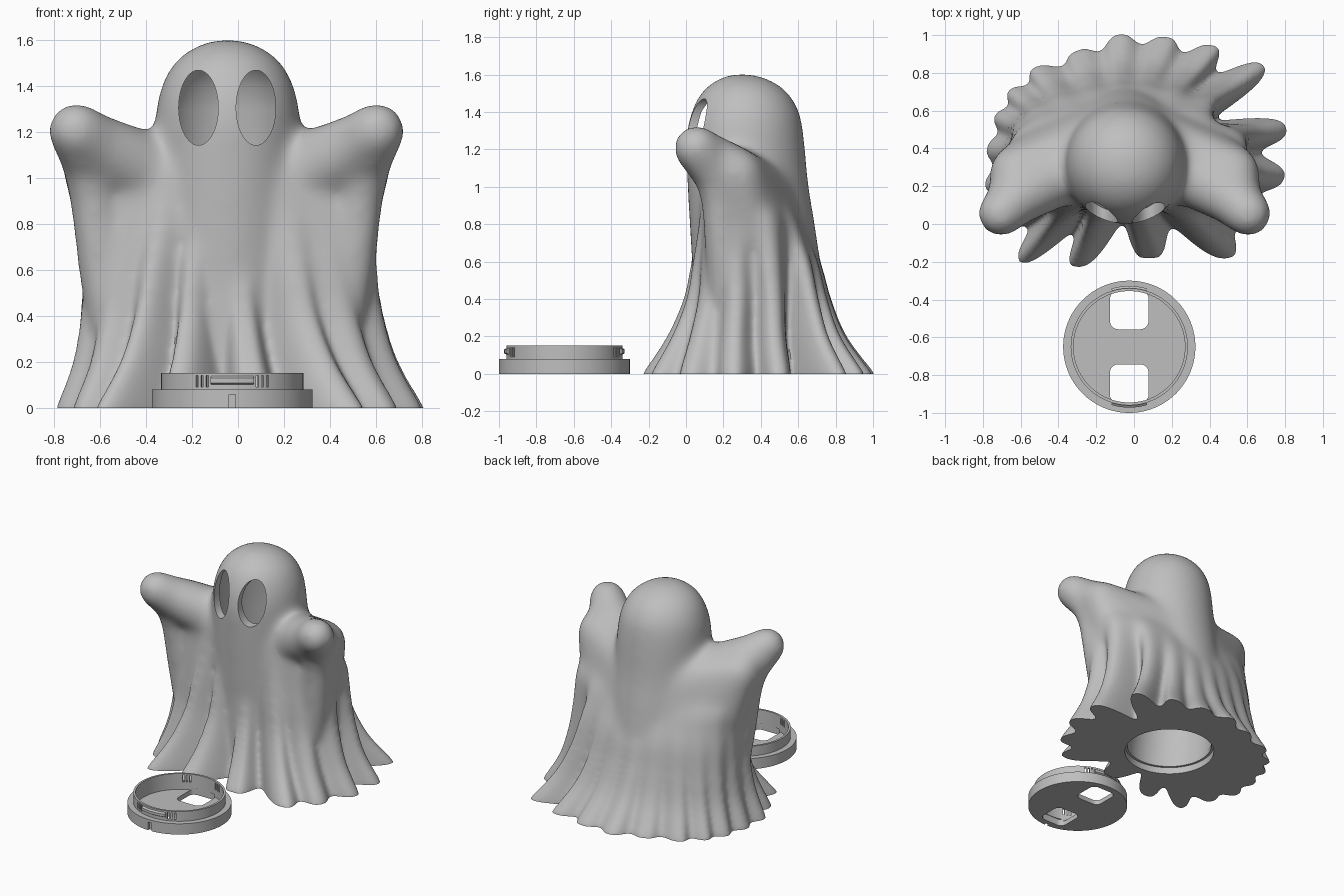
import bpy, bmesh, math
from mathutils import Vector, Matrix

if "Cube" in bpy.data.objects:
    bpy.data.objects.remove(bpy.data.objects["Cube"])

grey = bpy.data.materials.new("light grey")
grey.use_nodes = True
grey.diffuse_color = (0.52, 0.52, 0.52, 1)
grey.node_tree.nodes["Principled BSDF"].inputs["Base Color"].default_value = (0.52, 0.52, 0.52, 1)

MID = -0.05                       # symmetry line of head and arms
HOLE = Vector((-0.025, 0.36, 0))  # centre of the opening in the floor
LID = Vector((-0.025, -0.65, 0))  # centre of the separate lid


def make_object(name, bm):
    bmesh.ops.recalc_face_normals(bm, faces=bm.faces[:])
    mesh = bpy.data.meshes.new(name)
    bm.to_mesh(mesh)
    bm.free()
    mesh.materials.append(grey)
    obj = bpy.data.objects.new(name, mesh)
    bpy.context.scene.collection.objects.link(obj)
    return obj


def bake(obj):
    """Replace the mesh by its result after modifiers."""
    bpy.context.view_layer.update()
    graph = bpy.context.evaluated_depsgraph_get()
    mesh = bpy.data.meshes.new_from_object(obj.evaluated_get(graph))
    obj.modifiers.clear()
    obj.data = mesh


def cut(obj, bm):
    cutter = make_object("cutter", bm)
    cutter.hide_render = True
    mod = obj.modifiers.new("cut", "BOOLEAN")
    mod.operation, mod.solver, mod.object = "DIFFERENCE", "EXACT", cutter
    bake(obj)
    bpy.data.objects.remove(cutter)


def loft(rings, bm=None):
    """Skin a stack of equal point rings and cap both ends."""
    bm = bm or bmesh.new()
    rows = [[bm.verts.new(p) for p in ring] for ring in rings]
    n = len(rows[0])
    for a, b in zip(rows, rows[1:]):
        for i in range(n):
            j = (i + 1) % n
            bm.faces.new((a[i], a[j], b[j], b[i]))
    bm.faces.new(rows[0][::-1])
    bm.faces.new(rows[-1])
    return bm


def circle(x, y, z, r, n=96):
    return [(x + r * math.cos(math.tau * i / n), y + r * math.sin(math.tau * i / n), z)
            for i in range(n)]


def box(size, matrix):
    bm = bmesh.new()
    bmesh.ops.create_cube(bm, size=1, matrix=matrix @ Matrix.Diagonal((*size, 1)))
    return bm


def interp(table, t):
    """Smooth interpolation of rows (key, values...)."""
    t = min(max(t, table[0][0]), table[-1][0])
    last = len(table) - 1
    i = next(k for k in range(last) if t <= table[k + 1][0])
    a, b = table[i], table[i + 1]
    before, after = table[max(i - 1, 0)], table[min(i + 2, last)]
    w = b[0] - a[0]
    s = (t - a[0]) / w
    out = []
    for c in range(1, len(a)):
        m0 = (b[c] - before[c]) / (b[0] - before[0]) * w
        m1 = (after[c] - a[c]) / (after[0] - a[0]) * w
        out.append((2*s**3 - 3*s*s + 1) * a[c] + (s**3 - 2*s*s + s) * m0
                   + (3*s*s - 2*s**3) * b[c] + (s**3 - s*s) * m1)
    return out


# Hem folds: peak x, peak y, depth ratio of the valley that follows
FOLDS = [(-.6, -.2, .7), (-.31, -.22, .63), (.08, -.17, .68), (.52, -.17, .88),
         (.67, 0, .88), (.79, .25, .82), (.8, .5, .55), (.68, .84, .78), (.42, .94, .87),
         (.17, .985, .9), (-.08, 1, .9), (-.3, .91, .9), (-.53, .82, .92), (-.66, .7, .94),
         (-.73, .57, .94), (-.77, .4, .94), (-.78, .2, .92), (-.7, .02, .84)]
# Cloth envelope by height: left, right, front, back
ENVELOPE = [(0, -.79, .81, -.2, 1), (.2, -.72, .7, -.08, .855), (.4, -.69, .64, 0, .775),
            (.6, -.68, .615, .035, .725), (.8, -.67, .61, .065, .68), (1, -.67, .6, .09, .63),
            (1.1, -.6, .52, .11, .58), (1.17, -.45, .37, .16, .5)]


def envelope(h, angle):
    x0, x1, y0, y1 = interp(ENVELOPE, h)
    c, s = math.cos(angle), math.sin(angle)
    n = 3.5 if s < 0 else 2.2
    r = (abs(2 * c / (x1 - x0)) ** n + abs(2 * s / (y1 - y0)) ** n) ** (-1 / n)
    return (x0 + x1) / 2, (y0 + y1) / 2, r


def hem_radius(angle):
    cx, cy, _ = envelope(0, 0)
    peaks = [(math.atan2(y - cy, x - cx), math.hypot(x - cx, y - cy) * 1.015, d)
             for x, y, d in FOLDS]
    for (a, ra, d), (b, rb, _) in zip(peaks, peaks[1:] + peaks[:1]):
        span, off = (b - a) % math.tau, (angle - a) % math.tau
        if off <= span:
            s = off / span
            return (ra + (rb - ra) * s) * (1 - (1 - d) * math.sin(math.pi * s) ** 3)
    return 0.7


# Draped cloth, tilted back over the shoulders; folds fade sooner at the back
angles = [math.tau * i / 400 for i in range(400)]
ratios = [hem_radius(a) / envelope(0, a)[2] for a in angles]
rings = []
for k in range(-2, 40):
    h = 1.17 * k / 39
    s = min(max((h - .5) / .65, 0), 1)
    tilt = .4 * s * s * (3 - 2 * s)
    ring = []
    for a, q in zip(angles, ratios):
        cx, cy, r = envelope(h, a)
        fade = (1 - max(h, 0) / 1.25) ** (1 + 1.2 * max(0, math.sin(a)))
        r *= q ** fade
        y = cy + r * math.sin(a)
        ring.append((cx + r * math.cos(a), y, h - tilt * (y - .05)))
    rings.append(ring)
body_bm = loft(rings)

# Head and torso: height, radius, depth position
TORSO = [(-.06, .345, .37), (.5, .345, .38), (.8, .335, .354), (1, .325, .332), (1.2, .32, .318),
         (1.3, .312, .315), (1.4, .29, .318), (1.5, .237, .313), (1.56, .167, .308),
         (1.595, .09, .3), (1.607, .03, .3)]
rings = []
for k in range(121):
    z = -.06 + 1.667 * k / 120
    r, y = interp(TORSO, z)
    rings.append(circle(MID + .005, y, z, r))
loft(rings, body_bm)

# Arms as hulls of balls: offset from the middle, y, z, radius
HAND = (.655, .055, 1.207, .127)
WRIST = (.57, .13, 1.145, .14)
ELBOW = (.575, .27, 1.065, .145)
INNER = (.4, .25, 1.005, .14)
SHOULDER = (.18, .38, .93, .21)
CURTAIN = [HAND, (.6, .16, 1.06, .115), (.58, .185, .92, .105), (.545, .205, .6, .1),
           (.5, .21, .3, .09), (.47, .22, -.1, .07)]
HULLS = [(HAND, WRIST), (WRIST, ELBOW, INNER, SHOULDER),        # raised arm
         (ELBOW, SHOULDER, (.5, .34, .75, .14), (.2, .42, .62, .24)),  # cloth behind it
         *zip(CURTAIN, CURTAIN[1:])]                            # cloth hanging from the hand
ball = bmesh.new()
bmesh.ops.create_icosphere(ball, subdivisions=3, radius=1)
unit = [v.co.copy() for v in ball.verts]
ball.free()
for side in (-1, 1):
    for group in HULLS:
        bm = bmesh.new()
        for x, y, z, r in group:
            for u in unit:
                bm.verts.new(Vector((MID + side * x, y, z)) + u * r)
        res = bmesh.ops.convex_hull(bm, input=bm.verts[:])
        loose = {g for g in res["geom_interior"] + res["geom_unused"]
                 if isinstance(g, bmesh.types.BMVert)}
        bmesh.ops.delete(bm, geom=list(loose), context="VERTS")
        bmesh.ops.recalc_face_normals(bm, faces=bm.faces[:])
        piece = bpy.data.meshes.new("piece")
        bm.to_mesh(piece)
        bm.free()
        body_bm.from_mesh(piece)
        bpy.data.meshes.remove(piece)

# Fuse into one skin and soften, more strongly towards the shoulders
body = make_object("ghost_body", body_bm)
mod = body.modifiers.new("fuse", "REMESH")
mod.mode, mod.voxel_size = "VOXEL", 0.0145
bake(body)
bm = bmesh.new()
bm.from_mesh(body.data)
for k in range(50):
    limit = -1 if k < 7 else .2 + .018 * k
    bmesh.ops.smooth_vert(bm, verts=[v for v in bm.verts if v.co.z > limit], factor=.5,
                          use_axis_x=True, use_axis_y=True, use_axis_z=True)
bm.to_mesh(body.data)
bm.free()

# Flat floor, hollow inside with a lip, and eye openings
cut(body, box((4, 4, 1), Matrix.Translation((0, 0, -.5))))
CAVITY = [(-.1, .315, .36), (.05, .315, .36), (.05, .298, .36), (.08, .298, .36), (.1, .305, .365),
          (.5, .28, .375), (1, .275, .345), (1.3, .268, .32), (1.4, .245, .32), (1.48, .2, .315),
          (1.54, .12, .31), (1.56, .04, .31)]
cut(body, loft([circle(HOLE.x if z < .3 else MID, y, z, r) for z, r, y in CAVITY]))
for x in (-.172, .078):
    rings = [[(x + .086 * u, y, 1.307 + .163 * v) for u, v, _ in circle(0, 0, 0, 1, 64)]
             for y in (-.3, .25)]
    cut(body, loft(rings))

# Lid: flat cup with a raised ring
PROFILE = [(.35, 0), (.35, .08), (.31, .08), (.31, .152), (.295, .152), (.295, .035)]
lid = make_object("base_lid", loft([circle(LID.x, LID.y, z, r) for r, z in PROFILE]))

# Two rounded finger holes
for side in (-1, 1):
    bm = box((.205, .205, .3), Matrix.Translation((LID.x, LID.y + side * .195, -.1)))
    upright = [e for e in bm.edges if abs(e.verts[0].co.z - e.verts[1].co.z) > .1]
    bmesh.ops.bevel(bm, geom=upright, offset=.045, segments=6, profile=.5, affect="EDGES")
    cut(lid, bm)

# Slots beside each clip, and the marker notch
for side in (-1, 1):
    for a in (-.52, -.44, -.36, .36, .44, .52):
        turn = Matrix.Rotation(a + (math.pi if side > 0 else 0), 4, "Z")
        place = Matrix.Translation(LID) @ turn @ Matrix.Translation((0, -.305, .116))
        cut(lid, box((.011, .06, .05), place))
cut(lid, box((.028, .04, .12), Matrix.Translation((LID.x, LID.y - .35, 0))))

# Curved snap clips on the ring, front and back
for name, start in (("front_clip", -math.pi / 2), ("back_clip", math.pi / 2)):
    rings = []
    for k in range(17):
        a = start - .3 + .6 * k / 16
        rings.append([LID + Vector((r * math.cos(a), r * math.sin(a), z))
                      for r, z in ((.305, .1), (.322, .11), (.322, .13), (.305, .142))])
    make_object(name, loft(rings))

# Smooth shading with sharp rims
for obj in bpy.context.scene.objects:
    obj.select_set(obj.type == "MESH")
bpy.context.view_layer.objects.active = body
bpy.ops.object.shade_smooth_by_angle(angle=math.radians(38))
